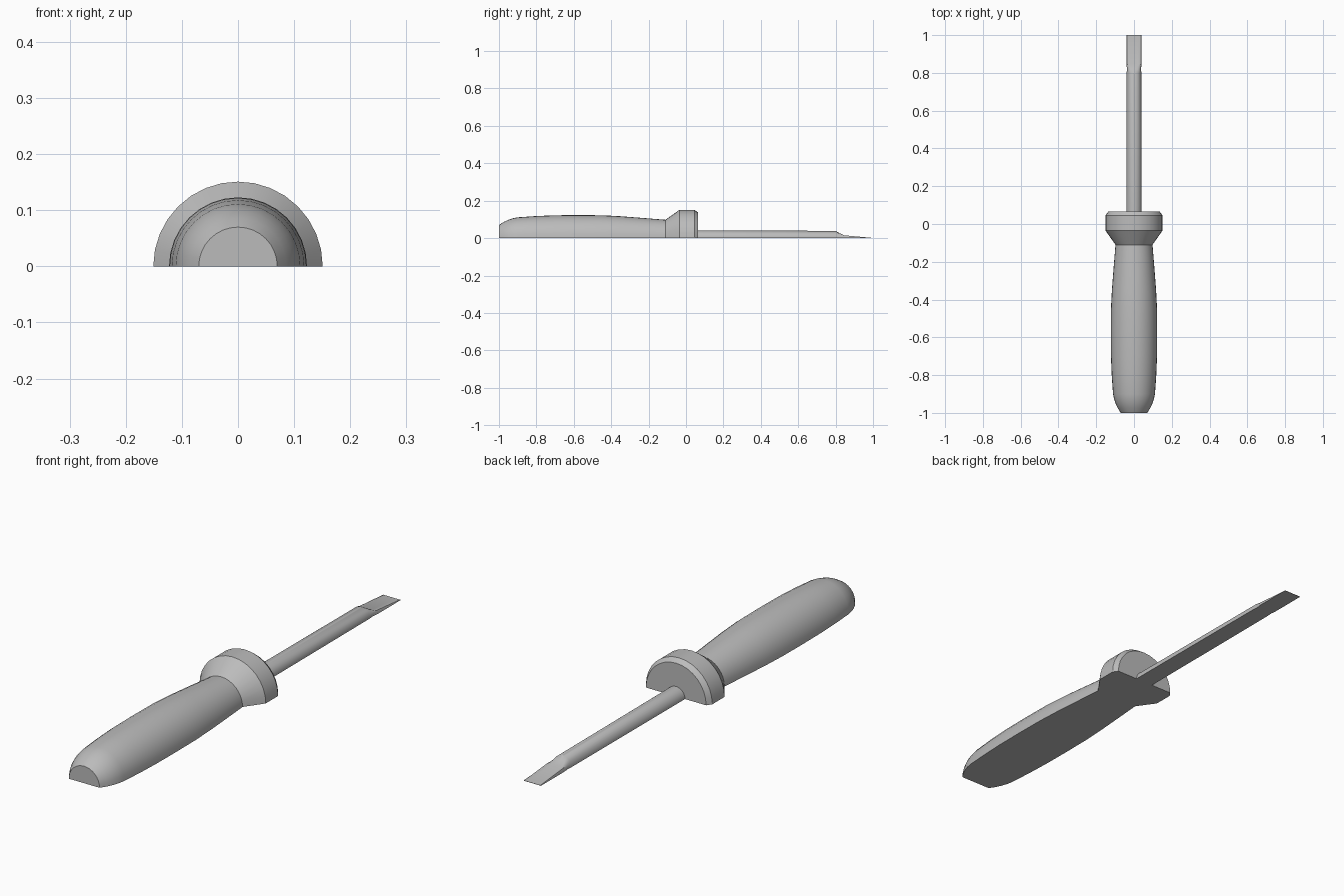
import bpy, bmesh, math

if "Cube" in bpy.data.objects:
    bpy.data.objects.remove(bpy.data.objects["Cube"])

SEG = 16  # facets around each half round

grey = bpy.data.materials.new("plain grey")
grey.diffuse_color = (0.5, 0.5, 0.5, 1)
grey.use_nodes = True
grey.node_tree.nodes["Principled BSDF"].inputs["Base Color"].default_value = grey.diffuse_color


def half_loft(name, sections):
    """Loft half-round sections (y, half width, height limit) along y, flat underneath."""
    bm = bmesh.new()
    rings = []
    for y, w, h in sections:
        ring = []
        for i in range(SEG + 1):
            a = math.pi * i / SEG
            ring.append(bm.verts.new((w * math.cos(a), y, min(h, w * math.sin(a)))))
        rings.append(ring)
    for a, b in zip(rings, rings[1:]):
        for i in range(SEG):
            bm.faces.new((a[i], a[i + 1], b[i + 1], b[i]))
        bm.faces.new((a[SEG], a[0], b[0], b[SEG]))  # flat underside
    bm.faces.new(rings[0])
    bm.faces.new(rings[-1])
    bmesh.ops.recalc_face_normals(bm, faces=bm.faces)
    mesh = bpy.data.meshes.new(name)
    bm.to_mesh(mesh)
    bm.free()
    mesh.materials.append(grey)
    obj = bpy.data.objects.new(name, mesh)
    bpy.context.collection.objects.link(obj)
    bpy.ops.object.select_all(action='DESELECT')
    obj.select_set(True)
    bpy.context.view_layer.objects.active = obj
    bpy.ops.object.shade_smooth_by_angle(angle=math.radians(29))
    return obj


def half_lathe(name, profile):
    return half_loft(name, [(y, r, r) for y, r in profile])


# Swelling grip with a rounded butt
half_lathe("handle", [
    (-1.0, 0.07), (-0.975, 0.086), (-0.95, 0.098), (-0.925, 0.106), (-0.9, 0.111),
    (-0.8, 0.118), (-0.7, 0.122), (-0.58, 0.123), (-0.45, 0.122), (-0.35, 0.117),
    (-0.22, 0.107), (-0.11, 0.098)])

# Flared guard with a chamfered front edge
half_lathe("collar", [(-0.11, 0.098), (-0.035, 0.151), (0.045, 0.151), (0.065, 0.137)])

# Round shaft flattening into a wedge blade
half_loft("shaft_and_blade", [
    (0.065, 0.041, 0.041), (0.8, 0.039, 0.039), (0.82, 0.037, 0.027),
    (0.845, 0.040, 0.015), (1.0, 0.040, 0.001)])
